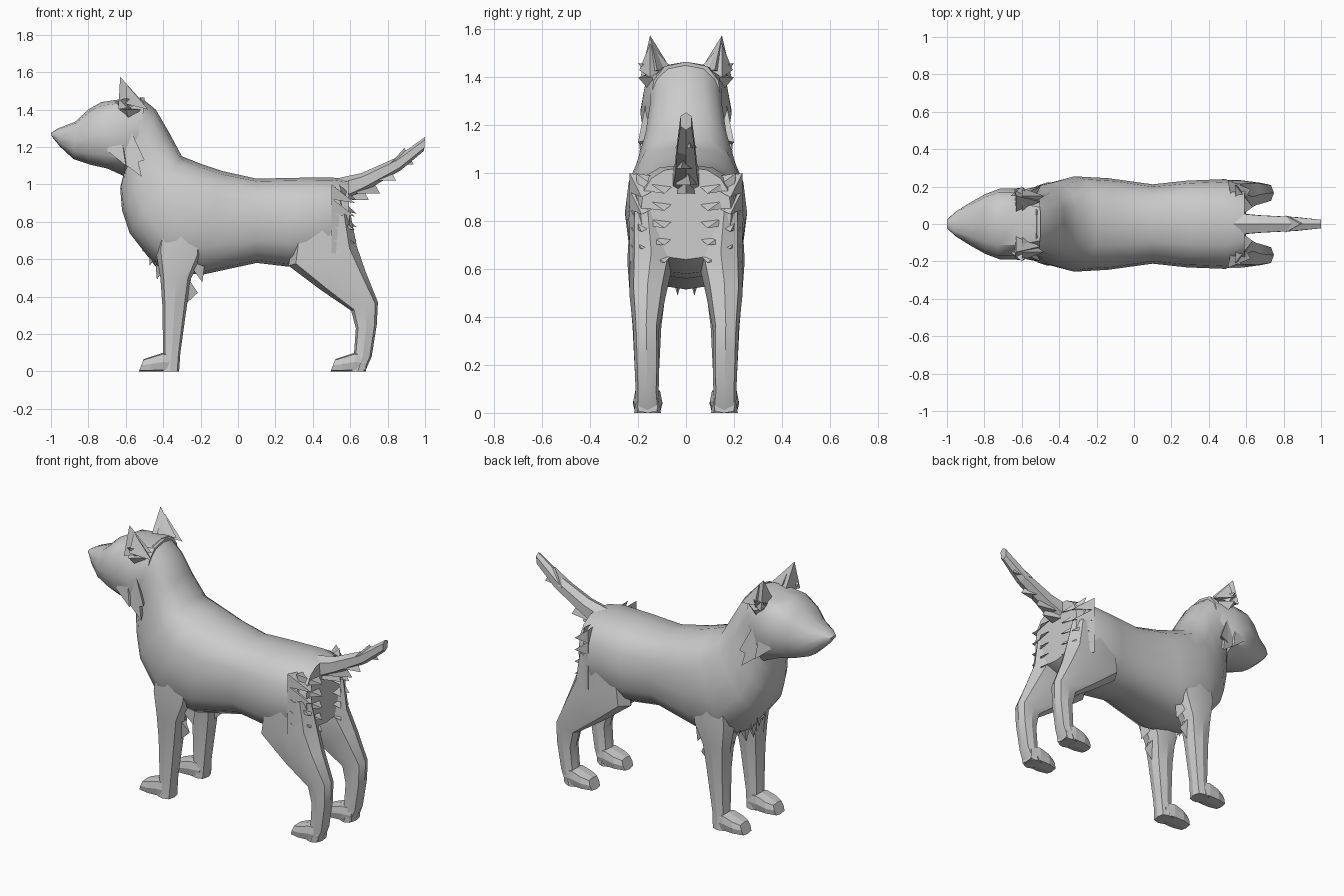
import bpy, bmesh, math
from mathutils import Vector


def finish(name, bm, smooth=None):
    bmesh.ops.recalc_face_normals(bm, faces=bm.faces)
    me = bpy.data.meshes.new(name)
    bm.to_mesh(me)
    bm.free()
    ob = bpy.data.objects.new(name, me)
    bpy.context.collection.objects.link(ob)
    if smooth:
        bpy.ops.object.select_all(action='DESELECT')
        ob.select_set(True)
        bpy.context.view_layer.objects.active = ob
        bpy.ops.object.shade_smooth_by_angle(angle=math.radians(smooth))
    return ob


def loft(name, sections, n=12, power=0.8, smooth=None):
    """Each section: end A (x, z), end B (x, z), half width, centre y."""
    bm = bmesh.new()
    bend = lambda v: math.copysign(abs(v) ** power, v) if abs(v) > 1e-6 else 0
    rings = []
    for ax, az, bx, bz, hw, cy in sections:
        a, b = Vector((ax, cy, az)), Vector((bx, cy, bz))
        ring = []
        for i in range(n):
            t = 2 * math.pi * i / n
            p = (a + b) / 2 + (a - b) / 2 * bend(math.cos(t))
            p.y += hw * bend(math.sin(t))
            ring.append(bm.verts.new(p))
        rings.append(ring)
    for r, s in zip(rings, rings[1:]):
        for i in range(n):
            j = (i + 1) % n
            bm.faces.new((r[i], r[j], s[j], s[i]))
    bm.faces.new(rings[0])
    bm.faces.new(rings[-1])
    return finish(name, bm, smooth)


def tufts(name, spikes, sides=(1, -1)):
    """Each spike is a tetrahedron: three root points and a tip."""
    bm = bmesh.new()
    for s in sides:
        for pts in spikes:
            v = [bm.verts.new((x, y * s, z)) for x, y, z in pts]
            for f in ((0, 1, 2), (0, 1, 3), (1, 2, 3), (2, 0, 3)):
                bm.faces.new([v[i] for i in f])
    return finish(name, bm)


# Torso and neck
loft("torso", [
    (-0.52, 1.465, -0.61, 1.06, 0.16, 0),
    (-0.44, 1.40, -0.63, 0.98, 0.16, 0),
    (-0.37, 1.28, -0.62, 0.86, 0.18, 0),
    (-0.30, 1.15, -0.58, 0.74, 0.22, 0),
    (-0.20, 1.11, -0.44, 0.56, 0.255, 0),
    (-0.08, 1.07, -0.20, 0.515, 0.245, 0),
    (0.10, 1.03, 0.10, 0.58, 0.212, 0),
    (0.30, 1.035, 0.27, 0.56, 0.232, 0),
    (0.50, 1.037, 0.48, 0.58, 0.24, 0),
    (0.59, 1.025, 0.60, 0.64, 0.19, 0)], n=16, smooth=40)

# Head with pointed muzzle
loft("head", [
    (-1.0, 1.275, -0.995, 1.255, 0.025, 0),
    (-0.96, 1.30, -0.95, 1.20, 0.065, 0),
    (-0.87, 1.335, -0.88, 1.135, 0.115, 0),
    (-0.80, 1.40, -0.79, 1.105, 0.16, 0),
    (-0.73, 1.44, -0.70, 1.085, 0.19, 0),
    (-0.63, 1.455, -0.60, 1.04, 0.19, 0),
    (-0.50, 1.465, -0.53, 1.08, 0.15, 0)], power=0.75, smooth=35)

# Ears: pointed shells with an outer tuft
tufts("ears", [
    ((-0.64, 0.19, 1.40), (-0.63, 0.06, 1.43), (-0.50, 0.12, 1.43), (-0.63, 0.15, 1.575)),
    ((-0.60, 0.195, 1.43), (-0.60, 0.07, 1.45), (-0.48, 0.15, 1.40), (-0.60, 0.15, 1.54)),
    ((-0.66, 0.15, 1.44), (-0.56, 0.15, 1.45), (-0.58, 0.15, 1.38), (-0.60, 0.20, 1.46)),
    ((-0.64, 0.15, 1.41), (-0.52, 0.14, 1.40), (-0.58, 0.14, 1.33), (-0.60, 0.20, 1.40))])

# Cheek fur
tufts("cheek_fur", [
    ((-0.57, 0.17, 1.28), (-0.62, 0.18, 1.12), (-0.55, 0.10, 1.15), (-0.515, 0.20, 1.04)),
    ((-0.57, 0.17, 1.28), (-0.60, 0.18, 1.10), (-0.55, 0.10, 1.15), (-0.50, 0.20, 1.13)),
    ((-0.64, 0.17, 1.36), (-0.70, 0.18, 1.18), (-0.58, 0.11, 1.15), (-0.60, 0.195, 1.10))])

# Legs and paws
for s, side in ((1, "left"), (-1, "right")):
    loft(f"front_leg_{side}", [
        (-0.42, 0.80, -0.18, 0.80, 0.07, 0.165 * s),
        (-0.44, 0.65, -0.19, 0.62, 0.09, 0.155 * s),
        (-0.415, 0.50, -0.25, 0.50, 0.075, 0.16 * s),
        (-0.405, 0.36, -0.272, 0.36, 0.06, 0.163 * s),
        (-0.40, 0.10, -0.308, 0.10, 0.047, 0.163 * s),
        (-0.41, 0.0, -0.315, 0.0, 0.053, 0.163 * s)], n=8, power=0.7, smooth=25)
    loft(f"rear_leg_{side}", [
        (0.30, 0.75, 0.60, 0.85, 0.07, 0.16 * s),
        (0.27, 0.565, 0.635, 0.67, 0.09, 0.145 * s),
        (0.45, 0.43, 0.68, 0.54, 0.075, 0.16 * s),
        (0.605, 0.325, 0.748, 0.37, 0.054, 0.166 * s),
        (0.63, 0.23, 0.742, 0.25, 0.052, 0.164 * s),
        (0.62, 0.09, 0.715, 0.08, 0.048, 0.162 * s),
        (0.60, 0.0, 0.68, 0.0, 0.055, 0.16 * s)], n=8, power=0.7, smooth=25)
    for part, x in (("front", -0.53), ("rear", 0.495)):
        loft(f"{part}_paw_{side}", [
            (x + 0.025, 0.065, x, 0.0, 0.045, 0.16 * s),
            (x + 0.07, 0.08, x + 0.06, 0.0, 0.062, 0.16 * s),
            (x + 0.13, 0.10, x + 0.13, 0.0, 0.06, 0.16 * s),
            (x + 0.19, 0.09, x + 0.19, 0.0, 0.045, 0.16 * s)], n=8, power=0.45)

# Tail
loft("tail", [
    (0.52, 1.03, 0.56, 0.90, 0.065, 0),
    (0.66, 1.06, 0.69, 0.97, 0.052, 0),
    (0.84, 1.14, 0.87, 1.075, 0.042, 0),
    (1.0, 1.253, 0.995, 1.18, 0.026, 0)], n=6, power=0.8)
tufts("tail_fur", [
    ((x - 0.13, 0.045, z + 0.0), (x - 0.13, -0.045, z + 0.0), (x - 0.05, 0, z + 0.09), (x, y, z))
    for x, y, z in ((0.70, 0, 0.915), (0.76, 0.02, 0.95), (0.845, -0.02, 1.02), (0.94, 0.02, 1.105))],
    sides=(1,))

# Rump fur: rows of flat spikes sweeping back
rump = []
for i in range(5):
    z = 0.95 - 0.072 * i
    rump.append(((0.50, 0.235, z + 0.05), (0.50, 0.235, z - 0.03),
                 (0.54, 0.05, z + 0.02), (0.625, 0.185, z - 0.05)))
    rump.append(((0.54, 0.21, z + 0.05), (0.56, 0.20, z - 0.02),
                 (0.55, 0.03, z + 0.02), (0.635, 0.09, z - 0.035)))
tufts("rump_fur", rump)

# Chest fur: downward spikes following the breast line
chest = []
for i in range(5):
    x, z = -0.61 + 0.038 * i, 0.92 - 0.075 * i
    for y in (0.035, 0.11):
        d = 0.4 * y
        chest.append(((x + d, y - 0.04, z), (x + d, y + 0.04, z),
                      (x + d + 0.10, y, z), (x + d + 0.01, y, z - 0.13)))
tufts("chest_fur", chest)

# Elbow fur behind the front legs
tufts("elbow_fur", [
    ((-0.28, 0.20, 0.60), (-0.28, 0.12, 0.60), (-0.18, 0.16, 0.56), (-0.19, 0.16, 0.475)),
    ((-0.28, 0.19, 0.52), (-0.28, 0.13, 0.52), (-0.28, 0.16, 0.36), (-0.215, 0.16, 0.42))])
